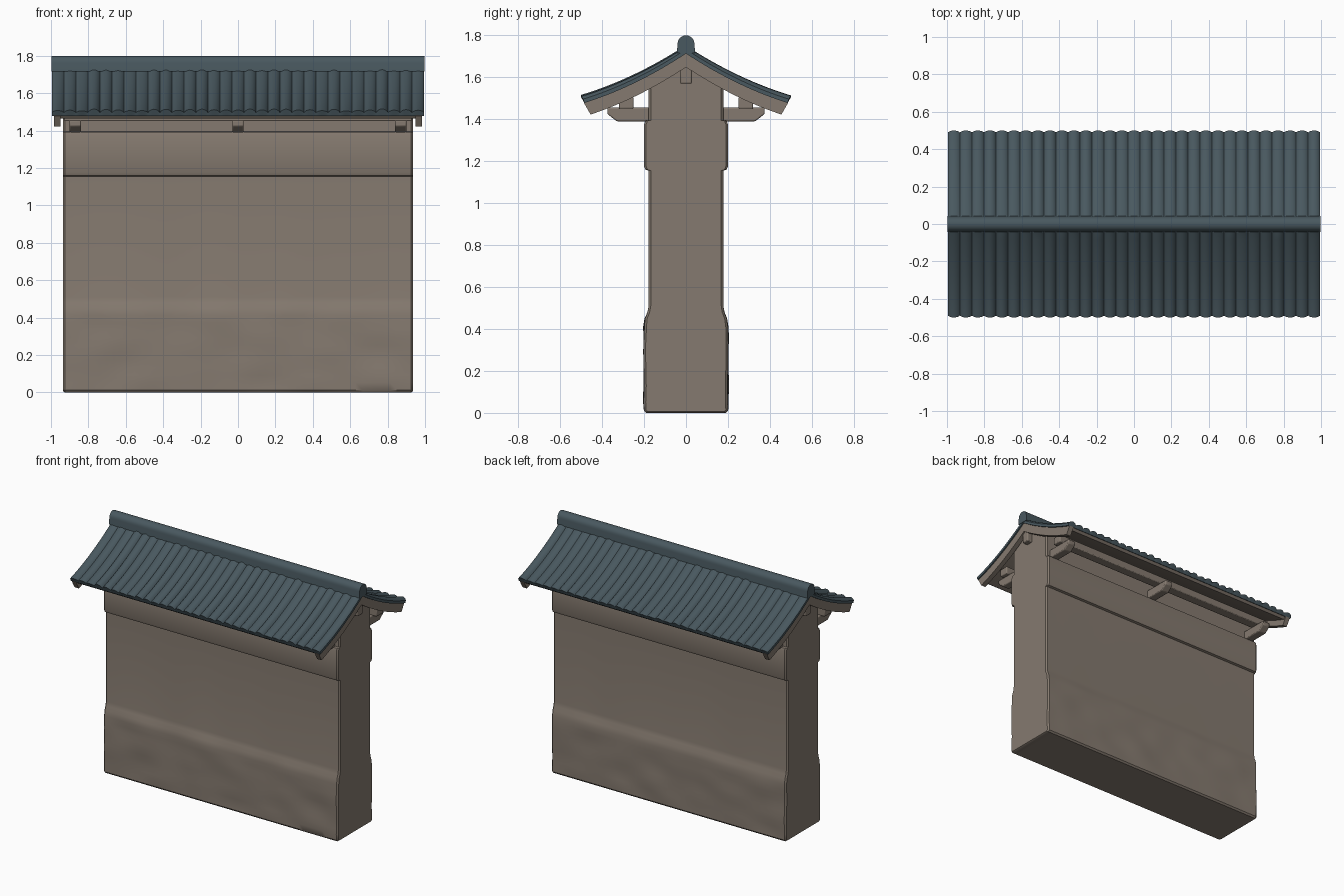
import bpy, bmesh, math, random
from mathutils import Vector, noise

random.seed(4)
if "Cube" in bpy.data.objects:
    bpy.data.objects.remove(bpy.data.objects["Cube"], do_unlink=True)


def material(name, rgb):
    m = bpy.data.materials.new(name)
    m.use_nodes = True
    m.diffuse_color = (*rgb, 1)
    m.node_tree.nodes["Principled BSDF"].inputs["Base Color"].default_value = (*rgb, 1)
    return m


PLASTER = material("warm_grey_plaster", (0.235, 0.195, 0.160))
TILE = material("slate_blue_tile", (0.066, 0.098, 0.115))
parts = []


def loft(name, sections, mat):
    """Closed solid through (x, [(y, z), ...]) sections."""
    bm = bmesh.new()
    rings = [[bm.verts.new((x, y, z)) for y, z in pts] for x, pts in sections]
    n = len(rings[0])
    for a, b in zip(rings, rings[1:]):
        for i in range(n):
            j = (i + 1) % n
            bm.faces.new((a[i], a[j], b[j], b[i]))
    bm.faces.new(rings[0])
    bm.faces.new(rings[-1])
    bmesh.ops.recalc_face_normals(bm, faces=bm.faces)
    me = bpy.data.meshes.new(name)
    bm.to_mesh(me)
    bm.free()
    me.materials.append(mat)
    ob = bpy.data.objects.new(name, me)
    bpy.context.collection.objects.link(ob)
    parts.append(ob)
    return ob


def bar(name, x0, x1, pts, bevel=0.006, mat=PLASTER):
    ob = loft(name, [(x0, pts), (x1, pts)], mat)
    if bevel:
        mod = ob.modifiers.new("soft_edges", "BEVEL")
        mod.width, mod.segments = bevel, 2
    return ob


def box(y0, y1, z0, z1):
    return [(y0, z0), (y1, z0), (y1, z1), (y0, z1)]


def slope(y):
    """Sagging roof line."""
    return 1.745 - 0.66 * abs(y) + 0.36 * y * y


def roof_band(top, bottom, y_top, y_bottom, steps=24):
    """Closed cross-section following the roof line."""
    ts = [2 * i / steps - 1 for i in range(steps + 1)]
    over = [(t * y_top, slope(t * y_top) + top) for t in ts]
    under = [(t * y_bottom, slope(t * y_bottom) + bottom) for t in reversed(ts)]
    return over + under


# Wall: weathered plinth, plain middle, raised band, gabled top
half = [(0.19, 0), (0.2, 0.012)]
half += [(0.2, 0.012 + 0.04 * i) for i in range(1, 11)]
half += [(0.195, 0.45), (0.183, 0.48), (0.178, 0.51), (0.178, 1.155),
         (0.194, 1.16), (0.2, 1.175), (0.2, 1.375), (0.194, 1.392),
         (0.178, 1.395), (0.178, 1.58)]
outline = half + [(0, 1.69)] + [(-y, z) for y, z in reversed(half)]


def wall_section(x, inset):
    pts = []
    for y, z in outline:
        worn = max(0, min(1, (0.5 - z) * 10)) * min(1, z * 20)
        d = 0.008 * worn * noise.noise(Vector((x * 4, z * 7, y * 20)))
        side = (y > 0) - (y < 0)
        pts.append((y + side * (d - inset), max(z, inset * 0.6)))
    return x, pts


xs = [-0.925 + 1.85 * i / 50 for i in range(51)]
loft("wall", [wall_section(-0.935, 0.01)] + [wall_section(x, 0) for x in xs]
     + [wall_section(0.935, 0.01)], PLASTER)

# Roof tiles: rolls running down both slopes, uneven in height
ROLLS, SUB = 31, 8
heights = [(random.uniform(0.009, 0.02), random.uniform(0.009, 0.018))
           for _ in range(ROLLS)]


def tile_section(i):
    x = -0.995 + 1.99 * i / (ROLLS * SUB)
    roll = heights[min(i // SUB, ROLLS - 1)]
    bulge = math.sin(math.pi * (i % SUB) / SUB) ** 0.7 if i % SUB else 0
    pts = roof_band(-0.012, -0.032, 0.49, 0.485)
    n = len(pts) // 2
    for k in range(n):
        y, z = pts[k]
        rise = roll[0 if y < 0 else 1] * bulge
        reach = 0.01 * bulge * abs(y) / 0.49
        pts[k] = (y + math.copysign(reach, y), z + rise)
    return x, pts


loft("roof_tiles", [tile_section(i) for i in range(ROLLS * SUB + 1)], TILE)

# Rounded ridge cap
cap = [(0.04 * math.cos(a), 1.76 + 0.04 * math.sin(a))
       for a in (math.pi * i / 12 for i in range(13))]
bar("ridge_cap", -0.998, 0.998, [(-0.044, 1.715)] [::-1] + [(0.044, 1.715)] + cap, 0, TILE)

# Boards under the tiles, gable boards and ridge beam
bar("roof_boards", -0.96, 0.96, roof_band(-0.03, -0.052, 0.48, 0.465), 0)
for side, label in ((-1, "right"), (1, "left")):
    bar(label + "_gable_board", side * 0.95, side * 0.985,
        roof_band(-0.03, -0.097, 0.487, 0.455), 0)
bar("ridge_beam", -0.975, 0.975, box(-0.028, 0.028, 1.57, 1.66))

# Brackets and eave beams on both faces
for side, label in ((-1, "front"), (1, "back")):
    arm = [(0.15, 1.39), (0.33, 1.39), (0.375, 1.425), (0.375, 1.455), (0.15, 1.455)]
    for x in (-0.87, 0, 0.87):
        bar(label + "_bracket", x - 0.03, x + 0.03, [(side * y, z) for y, z in arm])
    bar(label + "_eave_beam", -0.93, 0.93, box(side * 0.25, side * 0.32, 1.45, 1.505))

# Smooth shading with crisp edges
bpy.ops.object.select_all(action="DESELECT")
for ob in parts:
    ob.select_set(True)
bpy.context.view_layer.objects.active = parts[0]
bpy.ops.object.shade_smooth_by_angle(angle=math.radians(35))
